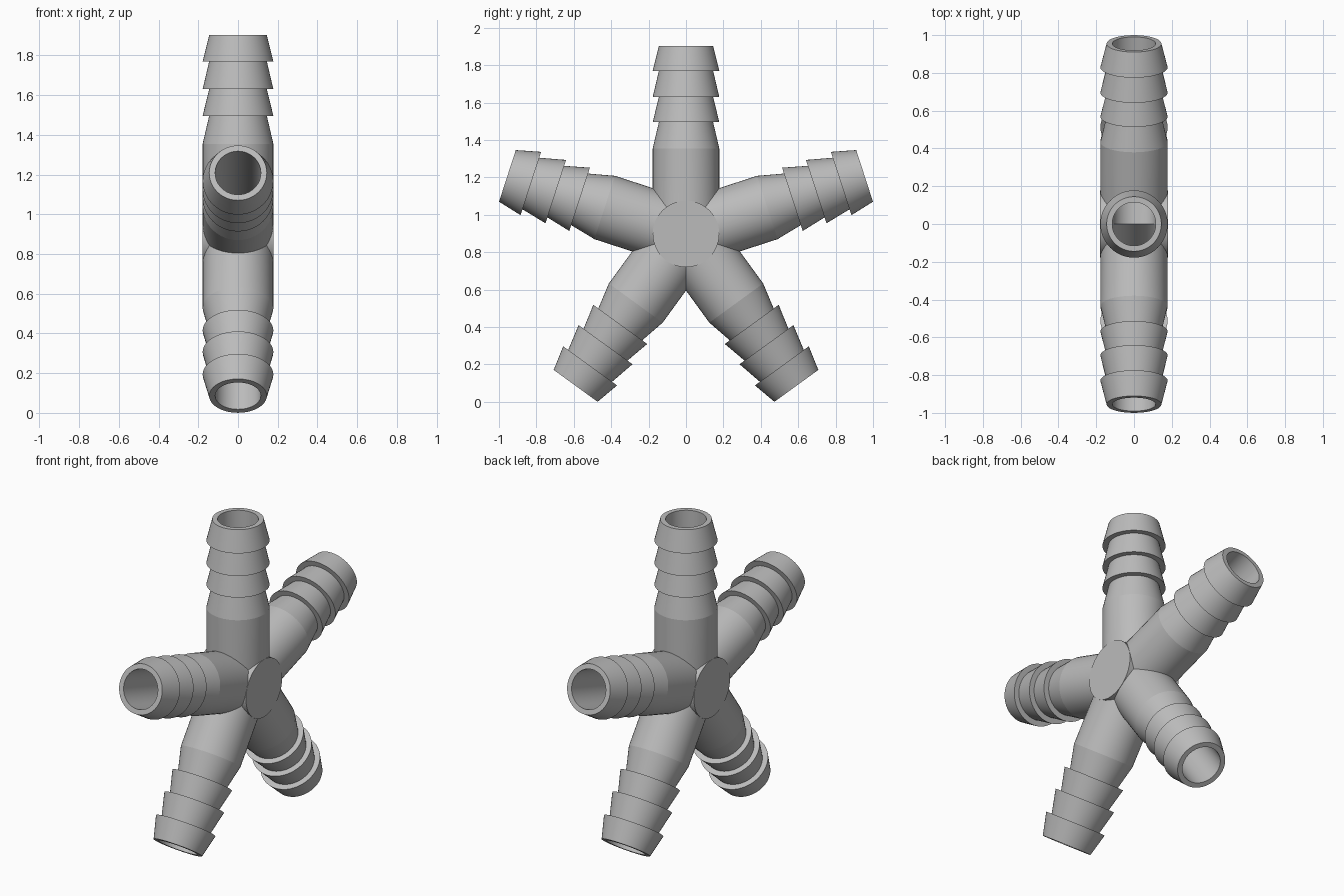
import bpy, bmesh
from math import sin, cos, tan, pi, radians, sqrt
from mathutils import Matrix, Vector

SIDES = 48
ARMS = 5
CENTRE = Vector((0, 0, 0.898))
R_OUT, R_TIP, R_BORE = 0.178, 0.145, 0.115
ROOT, TIP = 0.457, 1.004
BARBS = (0.598, 0.732, 0.872)      # foot of each barb, measured from the hub

if "Cube" in bpy.data.objects:
    bpy.data.objects.remove(bpy.data.objects["Cube"], do_unlink=True)

grey = bpy.data.materials.new("grey_plastic")
grey.use_nodes = True
colour = (0.5, 0.5, 0.5, 1)
grey.diffuse_color = colour
grey.node_tree.nodes["Principled BSDF"].inputs["Base Color"].default_value = colour


def finish(bm, name):
    bmesh.ops.recalc_face_normals(bm, faces=bm.faces)
    mesh = bpy.data.meshes.new(name)
    bm.to_mesh(mesh)
    bm.free()
    mesh.materials.append(grey)
    return mesh


def place(mesh, name, matrix):
    obj = bpy.data.objects.new(name, mesh)
    bpy.context.collection.objects.link(obj)
    obj.matrix_world = matrix
    return obj


def ring(bm, radius, height=None):
    """Circle around z; with no height it is mitred against the neighbouring arms."""
    verts = []
    for i in range(SIDES):
        a = 2 * pi * i / SIDES
        x, y = radius * cos(a), radius * sin(a)
        z = abs(y) / tan(pi / ARMS) if height is None else height
        verts.append(bm.verts.new((x, y, z)))
    return verts


# Barbed hose arm: mitred root, tapered barbs, rim, and bore back to the hub
def arm_mesh():
    profile = [(R_OUT, None), (R_OUT, ROOT)]
    for foot in BARBS:
        profile += [(R_TIP, foot), (R_OUT, foot)]
    profile += [(R_TIP, TIP), (R_BORE, TIP), (R_BORE, None)]
    bm = bmesh.new()
    rings = [ring(bm, r, h) for r, h in profile]
    for low, high in zip(rings, rings[1:]):
        for i in range(SIDES):
            j = (i + 1) % SIDES
            bm.faces.new((low[i], low[j], high[j], high[i]))
    # Join bore and outer wall along the mitre so each arm is a closed solid
    for i in range(SIDES):
        j = (i + 1) % SIDES
        bm.faces.new((rings[-1][i], rings[-1][j], rings[0][j], rings[0][i]))
    return finish(bm, "barbed_arm")


# Flat round boss closing each side of the hub
def boss_mesh():
    inner, outer = R_BORE + 0.003, R_OUT + 0.001
    bm = bmesh.new()
    bmesh.ops.create_cone(bm, cap_ends=True, segments=SIDES, radius1=R_OUT,
                          radius2=R_OUT, depth=outer - inner)
    bmesh.ops.translate(bm, verts=bm.verts, vec=(0, 0, (inner + outer) / 2))
    return finish(bm, "hub_boss")


arm, boss = arm_mesh(), boss_mesh()
base = Matrix.Translation(CENTRE)
parts = []
names = ("top_arm", "upper_front_arm", "lower_front_arm", "lower_back_arm", "upper_back_arm")
for i, name in enumerate(names):
    parts.append(place(arm, name, base @ Matrix.Rotation(2 * pi * i / ARMS, 4, 'X')))
for side, name in ((1, "left_hub_boss"), (-1, "right_hub_boss")):
    parts.append(place(boss, name, base @ Matrix.Rotation(side * pi / 2, 4, 'Y')))

# Smooth round walls, crisp barb and rim edges
bpy.ops.object.select_all(action='DESELECT')
for obj in (parts[0], parts[-1]):
    obj.select_set(True)
bpy.context.view_layer.objects.active = parts[0]
bpy.ops.object.shade_smooth_by_angle(angle=radians(10))
